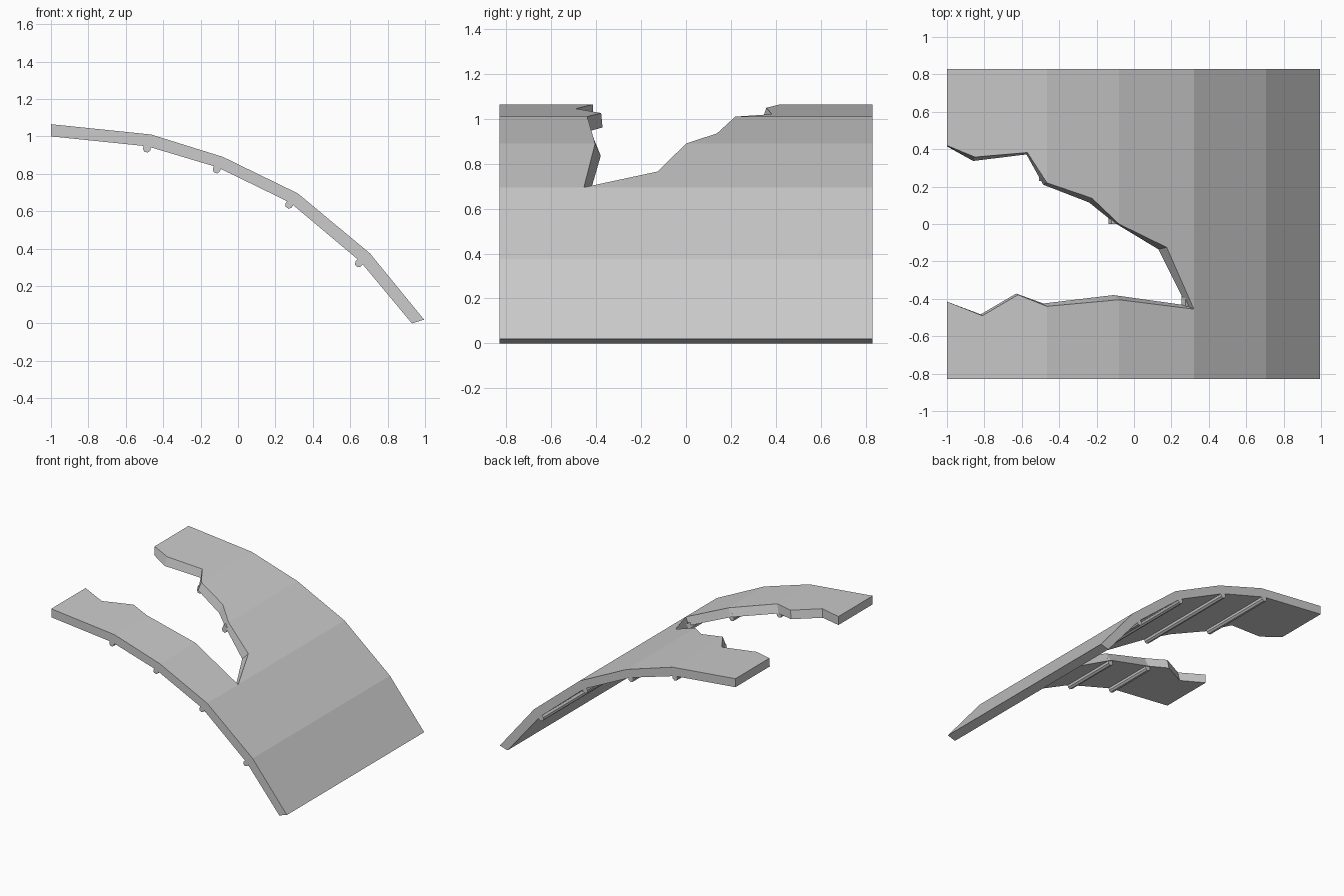
import bpy, bmesh
from mathutils import Vector

if "Cube" in bpy.data.objects:
    bpy.data.objects.remove(bpy.data.objects["Cube"])

W = 0.83  # half width
# curved section of the plate (x, z): outer and inner skins
OUTER = [(-1, 1.065), (-.465, 1.01), (-.08, .89), (.32, .695), (.705, .375), (.995, .02)]
INNER = [(-1, 1.0), (-.485, .947), (-.11, .835), (.28, .645), (.655, .33), (.93, 0)]
# broken edge, per bay: (outer x, y, inner x, y); None x = on the bend line
BACK = [[(-1, .42, -1, .415), (-.85, .358, -.86, .337), (-.57, .382, -.575, .372), (-.465, .22, -.485, .21)],
        [(-.465, .22, -.485, .21), (-.225, .138, -.24, .115), (-.08, .0, -.11, .01)],
        [(-.08, .0, -.11, .01), (.175, -.125, .13, -.135), (.32, -.455, .28, -.435)]]
FRONT = [[(-1, -.415, -1, -.415), (-.81, -.49, -.82, -.483), (-.62, -.378, -.63, -.372), (-.465, -.44, -.485, -.425)],
         [(-.465, -.44, -.485, -.425), (-.08, -.405, -.11, -.38)],
         [(-.08, -.405, -.11, -.38), (.32, -.455, .28, -.435)]]


def height(prof, x):
    for (x0, z0), (x1, z1) in zip(prof, prof[1:]):
        if x <= x1 + 1e-6:
            return z0 + (z1 - z0) * (x - x0) / (x1 - x0)
    return prof[-1][1]


def finish(bm, name):
    bmesh.ops.remove_doubles(bm, verts=bm.verts, dist=1e-4)
    bmesh.ops.recalc_face_normals(bm, faces=bm.faces)
    me = bpy.data.meshes.new(name)
    bm.to_mesh(me)
    bm.free()
    ob = bpy.data.objects.new(name, me)
    bpy.context.collection.objects.link(ob)
    return ob


# plate: one outer and one inner polygon per bay, then walls along open edges
bm = bmesh.new()
cache = {}


def pair(ox, oy, ix, iy):
    key = (ox, oy)
    if key not in cache:
        cache[key] = (bm.verts.new((ox, oy, height(OUTER, ox))),
                      bm.verts.new((ix, iy, height(INNER, ix))))
    return cache[key]


def bay_polygon(points):
    pairs = [pair(*p) for p in points]
    bm.faces.new([p[0] for p in pairs])
    bm.faces.new([p[1] for p in reversed(pairs)])


for i in range(5):
    xo0, xo1, xi0, xi1 = OUTER[i][0], OUTER[i + 1][0], INNER[i][0], INNER[i + 1][0]
    corner = lambda k, y: (OUTER[k][0], y, INNER[k][0], y)
    if i < 3:
        bay_polygon([corner(i, W)] + BACK[i] + [corner(i + 1, W)])
        bay_polygon([corner(i, -W), corner(i + 1, -W)] + FRONT[i][::-1])
    else:
        mid = [(.32, -.455, .28, -.435)] if i == 3 else []
        bay_polygon([corner(i, W)] + mid + [corner(i, -W), corner(i + 1, -W), corner(i + 1, W)])
twin = {}
for a, b in cache.values():
    twin[a] = b
for e in [e for e in bm.edges if e.is_boundary and e.verts[0] in twin]:
    a, b = e.verts
    bm.faces.new((a, b, twin[b], twin[a]))
finish(bm, "broken_plate")

# ribs under each bend, interrupted by the break
SECTION = [(-.02, .02), (-.02, -.018), (-.01, -.032), (.01, -.032), (.02, -.018), (.02, .02)]
SPANS = [[(-W, -.43), (.23, W)], [(-W, -.39), (.0, W)], [(-W, W)], [(-W, W)]]
for i, spans in enumerate(SPANS, 1):
    p0, c, p1 = (Vector(INNER[k]) for k in (i - 1, i, i + 1))
    t = ((c - p0).normalized() + (p1 - c).normalized()).normalized()
    n = Vector((-t.y, t.x))
    for j, (y0, y1) in enumerate(spans):
        bm = bmesh.new()
        rings = []
        for y in (y0, y1):
            pts = [c + t * u + n * v for u, v in SECTION]
            rings.append([bm.verts.new((p.x, y, p.y)) for p in pts])
            bm.faces.new(rings[-1])
        for k in range(6):
            m = (k + 1) % 6
            bm.faces.new((rings[0][k], rings[0][m], rings[1][m], rings[1][k]))
        finish(bm, f"rib_{i}_{j + 1}")
